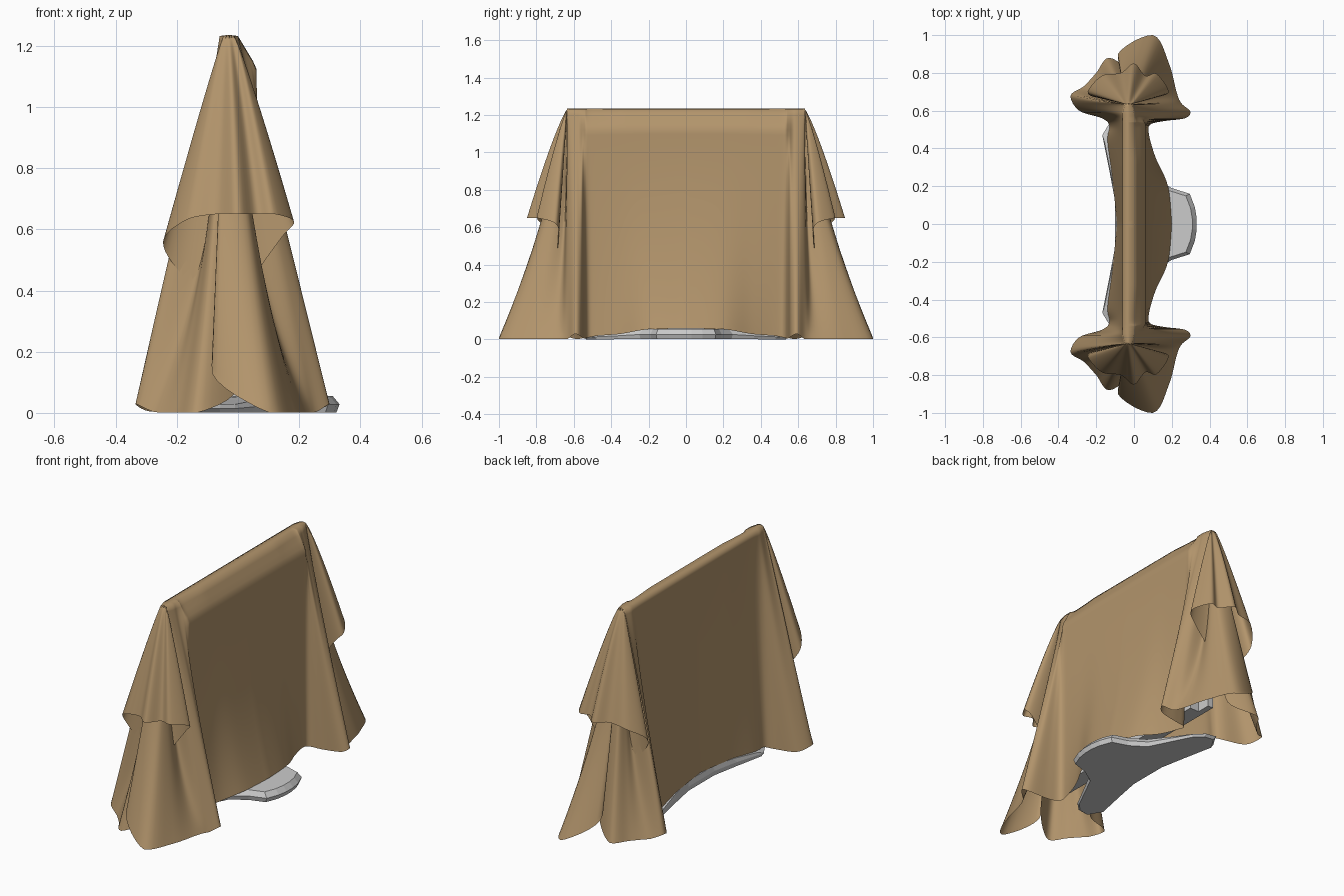
import bpy, bmesh, math

if "Cube" in bpy.data.objects:
    bpy.data.objects.remove(bpy.data.objects["Cube"])

TOP = 1.232          # height of the draped ridge
RIDGE_X = -0.03
END_Y = 0.635        # where the ridge stops and the end folds start


def smooth(a, b, v):
    t = max(0.0, min(1.0, (v - a) / (b - a)))
    return t * t * (3 - 2 * t)


def catmull(p0, p1, p2, p3, t):
    return [0.5 * (2 * b + (c - a) * t + (2 * a - 5 * b + 4 * c - d) * t * t
                   + (3 * b - a - 3 * c + d) * t ** 3)
            for a, b, c, d in zip(p0, p1, p2, p3)]


def make_object(name, bm):
    bmesh.ops.recalc_face_normals(bm, faces=bm.faces)
    me = bpy.data.meshes.new(name)
    bm.to_mesh(me)
    bm.free()
    ob = bpy.data.objects.new(name, me)
    bpy.context.collection.objects.link(ob)
    return ob


# Hem of half the cloth, front centre -> end -> back centre: x, y, z, flare
HEM = [
    # front panel
    (.20, 0, .06, 2.2), (.18, .2, .055, 2.2), (.115, .35, .03, 2),
    (.08, .47, .02, 1.5), (.085, .525, .01, 1.2),
    # front wing fold
    (.16, .545, .005, 1), (.27, .56, .015, 1), (.298, .595, .03, 1), (.25, .64, 0, 1.1),
    # front corner lying on the floor
    (.225, .70, 0, 2.2), (.185, .85, 0, 1.6), (.10, 1.0, 0, 1.45),
    (-.085, .90, .13, 1.1), (0, .78, .30, 1), (.045, .70, .43, 1), (.14, .68, .57, 1),
    # short end flap with shallow pleats
    (.183, .705, .625, .9), (.12, .795, .65, .85), (.06, .785, .65, .85), (0, .85, .65, .83),
    (-.07, .80, .65, .85), (-.17, .785, .63, .9), (-.245, .70, .56, .95),
    # back corner
    (-.19, .67, .46, 1), (-.09, .69, .38, 1), (-.01, .75, .28, 1),
    (.0, .79, .08, 1.1), (-.13, .88, 0, 1.35), (-.2, .80, 0, 1.6), (-.265, .73, 0, 2),
    # back wing fold
    (-.335, .68, .03, 1), (-.29, .60, .005, 1), (-.17, .56, .005, 1),
    # back panel
    (-.13, .52, .02, 1.1), (-.14, .44, .03, 1.5), (-.115, .25, .05, 1.5), (-.09, 0, .06, 1.5),
]
STEPS, ROWS = 6, 44


def column(key, front, back):
    """One hanging strip of cloth from the ridge to the hem."""
    ex, ey, ez, p = key
    ey, ez = max(0, ey), max(0.002, ez)
    sx = RIDGE_X + max(-.03, min(.03, ex * .25))
    sy = min(ey, END_Y)
    # the ridge narrows to a rounded nose beyond the panels
    sx = RIDGE_X + (sx - RIDGE_X) * (1 - .4 * smooth(.58, .64, ey))
    pts = [(RIDGE_X, sy, TOP + .004)]
    for r in range(ROWS + 1):
        t = r / ROWS
        h = t ** p
        z = TOP + (ez - TOP) * t
        x, y = sx + (ex - sx) * h, sy + (ey - sy) * h
        d = TOP - z
        step = min(1, d / .1)
        if front:      # cloth pressed on the stepped screen front
            w = 1 - smooth(.53, .58, ey)
            lean = max(0, (d - .1) / (TOP - ez - .1)) ** p
            xs = sx + (.06 - sx) * step + max(0, ex - .06) * lean
            x += (xs - x) * w
        if back:
            w = 1 - smooth(.54, .62, ey)
            x += (min(x, -.06) - x) * w
        pts.append((x, y, z))
    return pts


# Draped cloth
bm = bmesh.new()
cols = []
n = len(HEM)
for i in range(n - 1):
    ks = [HEM[max(0, min(n - 1, i + o))] for o in (-1, 0, 1, 2)]
    for s in range(STEPS):
        cols.append(column(catmull(*ks, s / STEPS), i < 8, i > 29))
cols.append(column(HEM[-1], False, True))
grid = [[bm.verts.new(p) for p in c] for c in cols]
for a, b in zip(grid, grid[1:]):
    for r in range(len(a) - 1):
        bm.faces.new((a[r], a[r + 1], b[r + 1], b[r]))
bmesh.ops.remove_doubles(bm, verts=bm.verts, dist=0.0004)
# mirrored other half
geo = bmesh.ops.duplicate(bm, geom=bm.verts[:] + bm.edges[:] + bm.faces[:])['geom']
for v in geo:
    if isinstance(v, bmesh.types.BMVert):
        v.co.y = -v.co.y
bmesh.ops.reverse_faces(bm, faces=[f for f in geo if isinstance(f, bmesh.types.BMFace)])
bmesh.ops.remove_doubles(bm, verts=bm.verts, dist=0.0004)
for f in bm.faces:
    f.smooth = True
cloth = make_object("draped_cloth", bm)
mat = bpy.data.materials.new("tan_cloth")
mat.diffuse_color = (.45, .30, .15, 1)
mat.use_nodes = True
mat.node_tree.nodes["Principled BSDF"].inputs["Base Color"].default_value = mat.diffuse_color
cloth.data.materials.append(mat)

# Stand foot: curved bar with a front tongue, flat low-poly faces
half = [(.332, .03), (.322, .09), (.295, .16), (.2, .19), (.11, .25), (.05, .37), (-.01, .49),
        (-.06, .54), (-.12, .55), (-.168, .47), (-.13, .28), (-.1, .12)]
outline = half + [(x, -y) for x, y in reversed(half)]
bm = bmesh.new()
rings = []
for scale, z in ((.97, .002), (1, .028), (.93, .056)):
    ring = []
    for x, y in outline:
        f = 1 - .5 * smooth(.2, .5, abs(y))
        ring.append(bm.verts.new((x * scale, y * scale, z * f)))
    rings.append(ring)
m = len(outline)
for a, b in zip(rings, rings[1:]):
    for i in range(m):
        j = (i + 1) % m
        bm.faces.new((a[i], a[j], b[j], b[i]))
caps = [bm.faces.new(rings[0]), bm.faces.new(rings[-1])]
bmesh.ops.triangulate(bm, faces=caps)
make_object("stand_foot", bm)


# Hidden screen and neck that hold the cloth up
def box(name, x0, x1, hy, z0, z1):
    bm = bmesh.new()
    bmesh.ops.create_cube(bm, size=1)
    for v in bm.verts:
        v.co = ((x0 + x1) / 2 + v.co.x * (x1 - x0), v.co.y * 2 * hy,
                (z0 + z1) / 2 + v.co.z * (z1 - z0))
    return make_object(name, bm)


box("screen_body", -.048, -.014, .61, .14, 1.22)
box("screen_front", -.014, .045, .53, .14, 1.11)
box("stand_neck", -.04, .03, .1, .05, .14)
